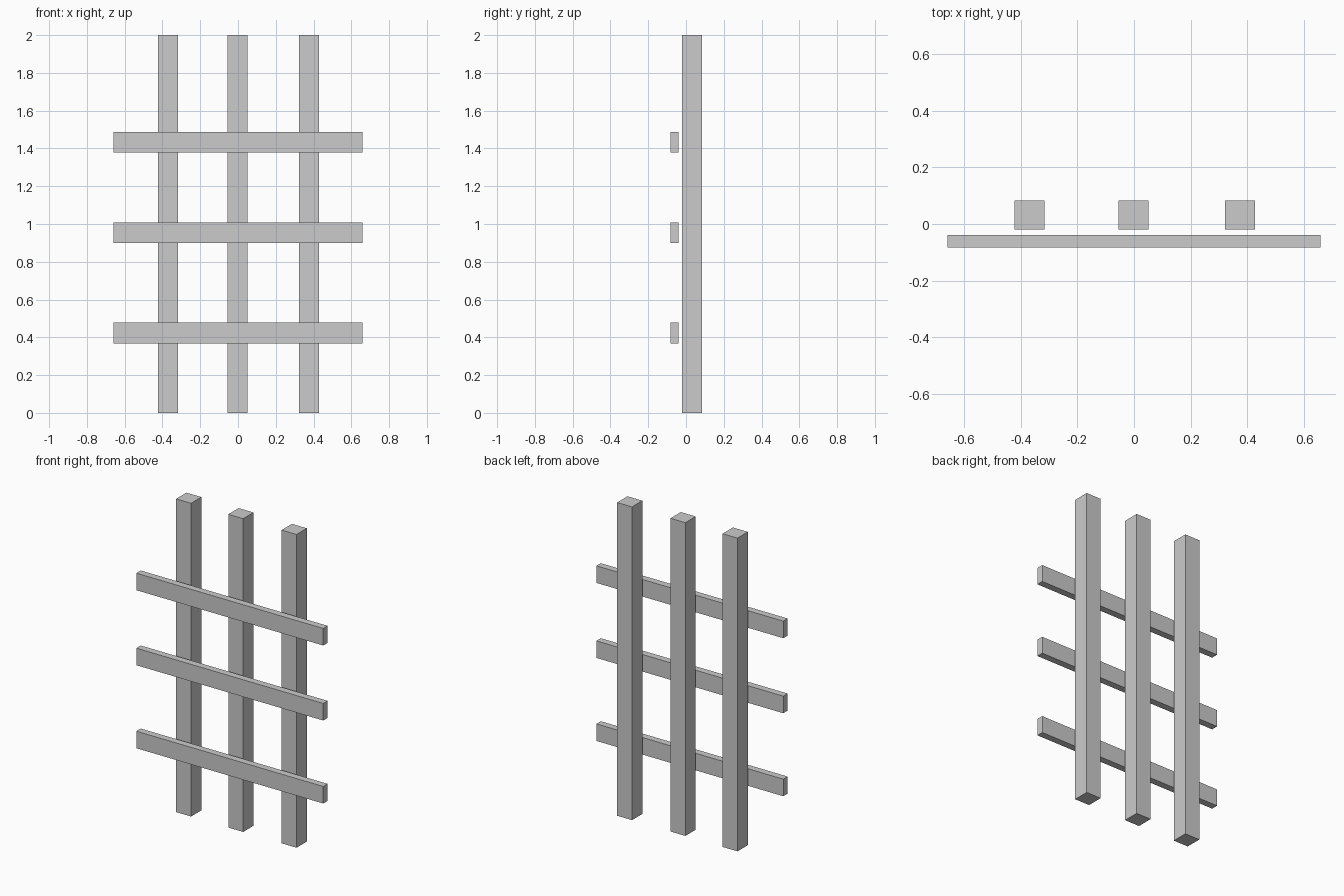
import bpy

if "Cube" in bpy.data.objects:
    bpy.data.objects.remove(bpy.data.objects["Cube"])


def box(name, center, size):
    bpy.ops.mesh.primitive_cube_add(size=1, location=center)
    obj = bpy.context.object
    obj.name = name
    obj.scale = size
    bpy.ops.object.transform_apply(location=False, rotation=False, scale=True)
    return obj


# Square upright posts
for side, x in (("left", -0.37), ("middle", -0.002), ("right", 0.375)):
    box(f"{side}_post", (x, 0.032, 1.0), (0.105, 0.104, 2.0))

# Flat horizontal rails, standing slightly off the front of the posts
for level, z in (("lower", 0.423), ("middle", 0.953), ("upper", 1.432)):
    box(f"{level}_rail", (0, -0.061, z), (1.32, 0.044, 0.109))
